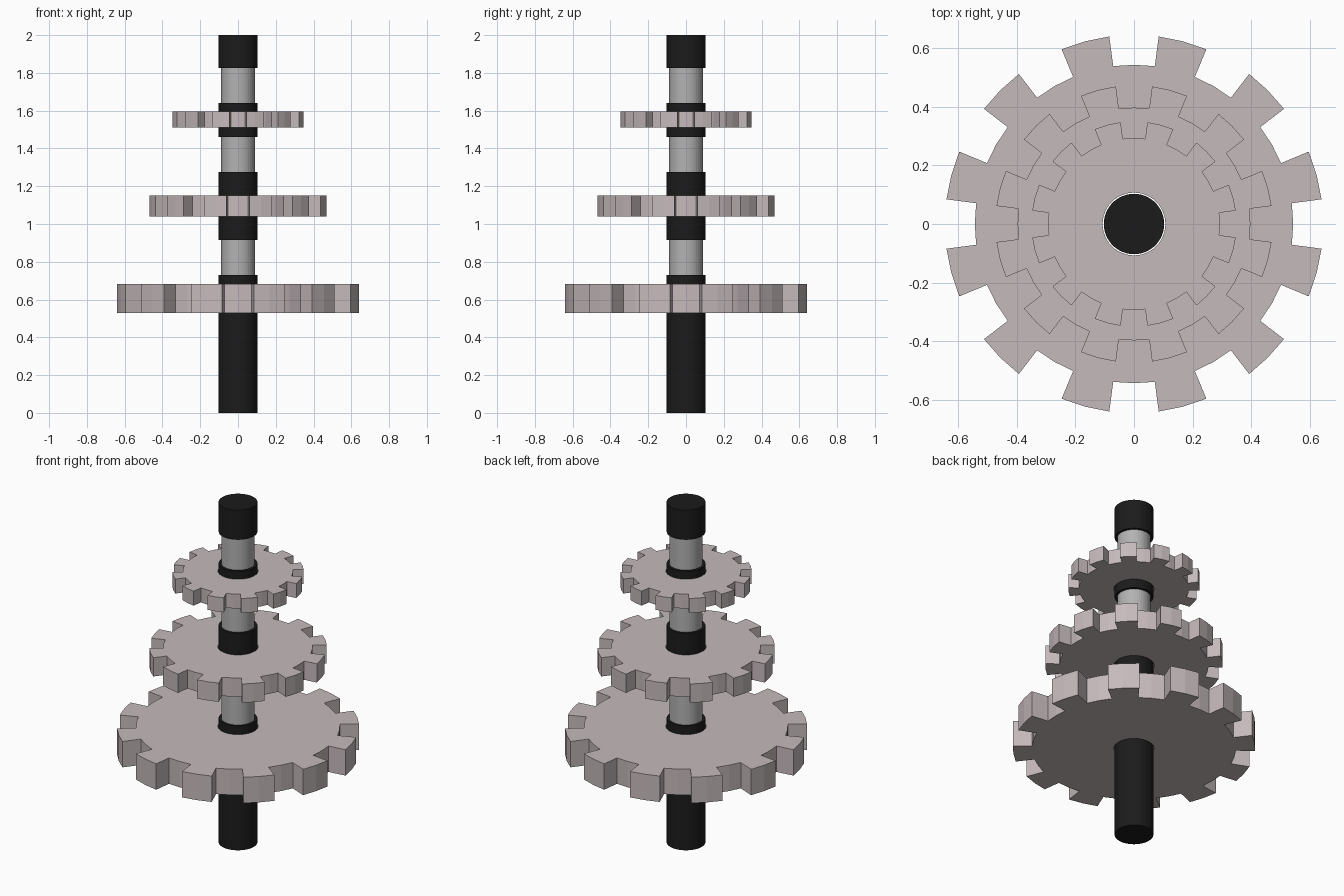
import bpy, bmesh, math

if "Cube" in bpy.data.objects:
    bpy.data.objects.remove(bpy.data.objects["Cube"])

SEGS = 48  # four 7.5 degree steps per tooth pitch, 12 teeth


def material(name, rgb):
    m = bpy.data.materials.new(name)
    m.diffuse_color = (*rgb, 1)
    m.use_nodes = True
    m.node_tree.nodes["Principled BSDF"].inputs["Base Color"].default_value = m.diffuse_color
    return m


PINK = material("gear_metal", (0.56, 0.49, 0.50))
BLACK = material("black_steel", (0.011, 0.011, 0.011))
GREY = material("bare_steel", (0.45, 0.45, 0.45))


def finish(name, bm, mats):
    bmesh.ops.recalc_face_normals(bm, faces=bm.faces[:])
    me = bpy.data.meshes.new(name)
    bm.to_mesh(me)
    bm.free()
    for m in mats:
        me.materials.append(m)
    ob = bpy.data.objects.new(name, me)
    bpy.context.collection.objects.link(ob)
    return ob


def ring(bm, r, z):
    step = math.tau / SEGS
    return [bm.verts.new((r * math.cos(i * step), r * math.sin(i * step), z))
            for i in range(SEGS)]


def gear(name, outer, root, z0, z1, hole=0.107):
    bm = bmesh.new()
    a, b, c = (ring(bm, r, z0) for r in (hole, root, outer))
    for i in range(SEGS):
        j = (i + 1) % SEGS
        bm.faces.new((a[i], b[i], b[j], a[j]))          # disc sector
        if i % 4 in (1, 2):
            bm.faces.new((b[i], c[i], c[j], b[j]))      # tooth sector
    loose = [v for v in bm.verts if not v.link_faces]
    bmesh.ops.delete(bm, geom=loose, context='VERTS')
    # thicken the flat outline, keeping the bottom face
    ext = bmesh.ops.extrude_face_region(bm, geom=bm.faces[:], use_keep_orig=True)
    top = [g for g in ext["geom"] if isinstance(g, bmesh.types.BMVert)]
    bmesh.ops.translate(bm, verts=top, vec=(0, 0, z1 - z0))
    return finish(name, bm, [PINK])


def shaft(name, levels, r_black, r_grey):
    # stepped turned shaft, alternating black collars and grey necks
    bm = bmesh.new()
    rings, mats = [], []
    for k, (z0, z1) in enumerate(zip(levels, levels[1:])):
        r = r_grey if k % 2 else r_black
        rings += [ring(bm, r, z0), ring(bm, r, z1)]
        mats += [k % 2, 0]                              # wall, then black ledge
    for lo, hi, m in zip(rings, rings[1:], mats):
        for i in range(SEGS):
            j = (i + 1) % SEGS
            bm.faces.new((lo[i], lo[j], hi[j], hi[i])).material_index = m
    bm.faces.new(rings[0])
    bm.faces.new(rings[-1])
    return finish(name, bm, [BLACK, GREY])


shaft("shaft", [0, 0.73, 0.915, 1.275, 1.46, 1.64, 1.825, 2.0], 0.103, 0.089)
gear("large_gear", 0.645, 0.543, 0.53, 0.682)
gear("medium_gear", 0.473, 0.397, 1.04, 1.15)
gear("small_gear", 0.35, 0.293, 1.51, 1.595)
